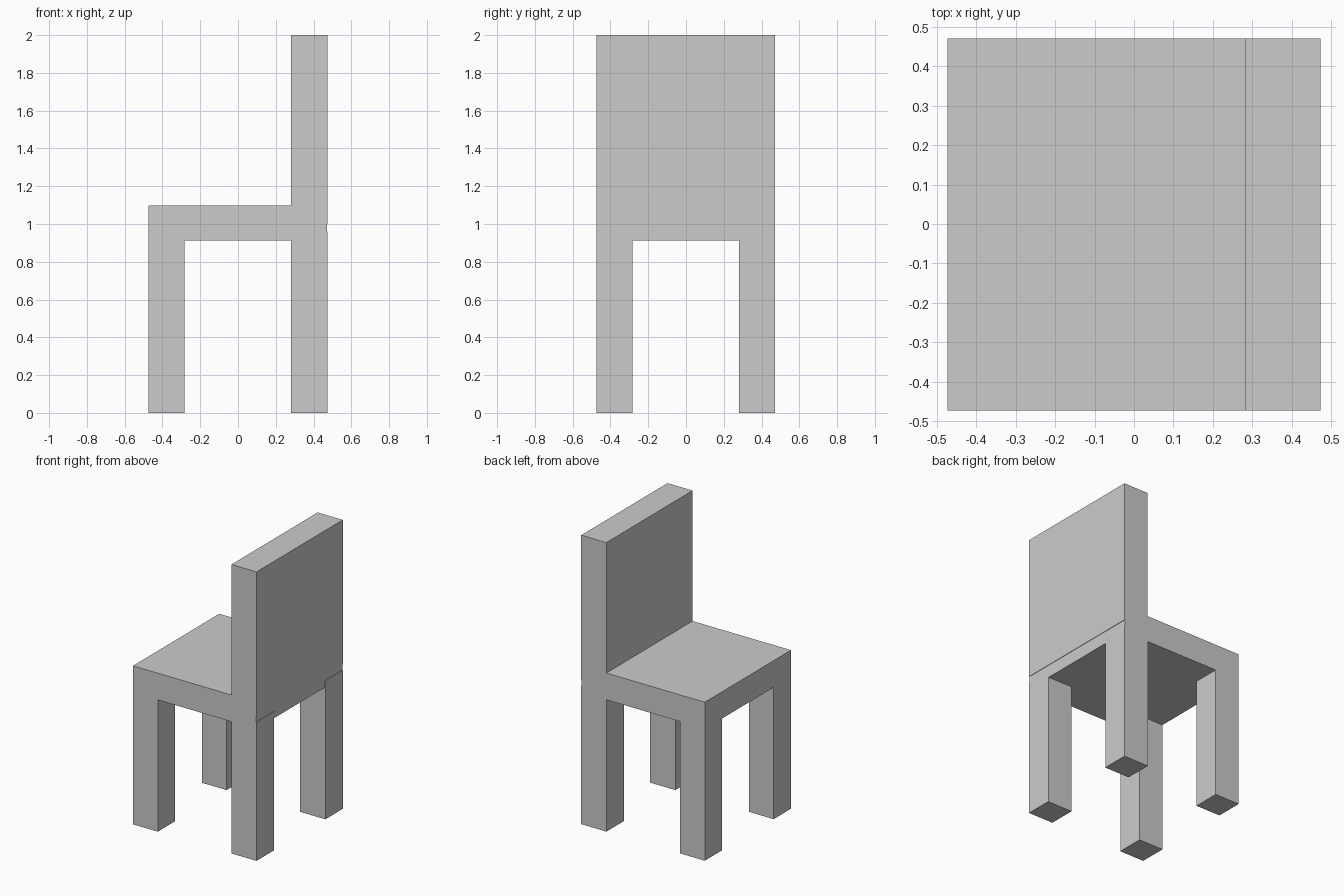
import bpy

if "Cube" in bpy.data.objects:
    bpy.data.objects.remove(bpy.data.objects["Cube"])


def box(name, x, y, z):
    """Box spanning the given (min, max) ranges."""
    spans = (x, y, z)
    bpy.ops.mesh.primitive_cube_add(size=1, location=[(a + b) / 2 for a, b in spans])
    ob = bpy.context.object
    ob.name = name
    ob.scale = [b - a for a, b in spans]
    bpy.ops.object.transform_apply(location=False, rotation=False, scale=True)
    return ob


OUT, INNER = 0.473, 0.283   # outer half width, inner leg face
SEAT = 0.47                 # seat sits a hair inside the legs and back

# Seat slab
box("seat", (-OUT, SEAT), (-OUT, SEAT), (0.912, 1.097))

# Backrest on the +x side
box("backrest", (INNER - 0.002, OUT), (-OUT, SEAT), (1.0, 2.0))

# Four square legs, tops let into the seat
for x_name, x in (("front", (-OUT, -INNER)), ("back", (INNER - 0.003, OUT))):
    for y_name, y in (("right", (-OUT, -INNER)), ("left", (INNER - 0.003, SEAT))):
        box(f"{x_name}_{y_name}_leg", x, y, (0.0, 0.96))
